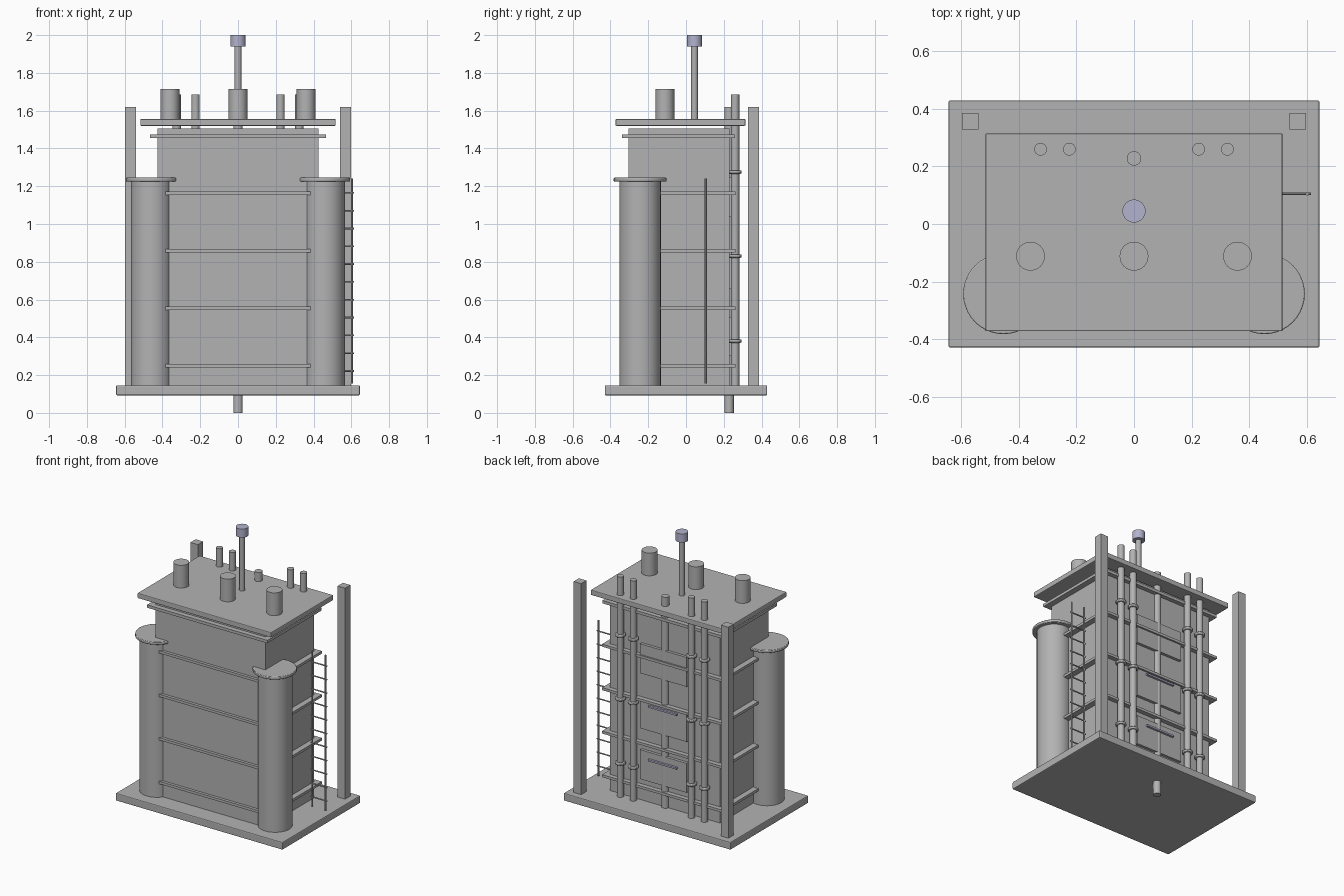
import bpy, bmesh, math
from mathutils import Matrix, Vector

if "Cube" in bpy.data.objects:
    bpy.data.objects.remove(bpy.data.objects["Cube"])


def material(name, rgb):
    m = bpy.data.materials.new(name)
    m.diffuse_color = (*rgb, 1)
    m.use_nodes = True
    m.node_tree.nodes["Principled BSDF"].inputs["Base Color"].default_value = m.diffuse_color
    return m


GREY = material("steel grey", (0.45, 0.45, 0.45))
LILAC = material("pale lilac", (0.45, 0.45, 0.62))


def finish(name, bm, mat, bevel=0, smooth=False):
    me = bpy.data.meshes.new(name)
    bm.to_mesh(me)
    bm.free()
    ob = bpy.data.objects.new(name, me)
    bpy.context.collection.objects.link(ob)
    me.materials.append(mat)
    if bevel:
        mod = ob.modifiers.new("edge", 'BEVEL')
        mod.width = bevel
        mod.segments = 2
        mod.limit_method = 'ANGLE'
    if smooth:
        bpy.context.view_layer.objects.active = ob
        ob.select_set(True)
        bpy.ops.object.shade_smooth_by_angle(angle=math.radians(35))
        ob.select_set(False)
    return ob


def box(name, x0, x1, y0, y1, z0, z1, mat=GREY, bevel=0):
    bm = bmesh.new()
    centre = Vector(((x0 + x1) / 2, (y0 + y1) / 2, (z0 + z1) / 2))
    size = Matrix.Diagonal((x1 - x0, y1 - y0, z1 - z0, 1))
    bmesh.ops.create_cube(bm, size=1, matrix=Matrix.Translation(centre) @ size)
    return finish(name, bm, mat, bevel)


def rod(name, a, b, r, mat=GREY, sides=24, bevel=0):
    a, b = Vector(a), Vector(b)
    bm = bmesh.new()
    turn = (b - a).to_track_quat('Z', 'Y').to_matrix().to_4x4()
    bmesh.ops.create_cone(bm, cap_ends=True, segments=sides, radius1=r, radius2=r,
                          depth=(b - a).length,
                          matrix=Matrix.Translation((a + b) / 2) @ turn)
    return finish(name, bm, mat, bevel, True)


def post(name, x, y, z0, z1, r, **kw):
    return rod(name, (x, y, z0), (x, y, z1), r, **kw)


# Base slab, main vessel, roof
box("base_slab", -0.645, 0.645, -0.43, 0.43, 0.093, 0.146, bevel=0.006)
box("main_body", -0.425, 0.425, -0.305, 0.23, 0.14, 1.505)
box("top_flange", -0.465, 0.465, -0.34, 0.26, 1.455, 1.475)
box("roof_plate", -0.517, 0.517, -0.373, 0.315, 1.52, 1.556, bevel=0.005)

# Stiffening bands around the body
for z in (0.25, 0.555, 0.858, 1.162):
    box("body_band", -0.465, 0.465, -0.325, 0.262, z - 0.009, z + 0.009)

# Mirrored front columns, rear posts and pipes
for s in (-1, 1):
    post("front_column", s * 0.457, -0.243, 0.14, 1.226, 0.11, sides=32)
    post("column_cap", s * 0.454, -0.243, 1.225, 1.245, 0.14, sides=40, bevel=0.004)
    box("rear_post", s * 0.569 - 0.029, s * 0.569 + 0.029, 0.328, 0.386, 0.14, 1.62)
    for x in (0.225, 0.325):
        post("rear_pipe", s * x, 0.26, 0.14, 1.685, 0.022)
        for z in (0.38, 0.83, 1.275):
            post("pipe_collar", s * x, 0.26, z - 0.009, z + 0.009, 0.034, bevel=0.005)

# Drain pipe running through the base
post("centre_pipe", 0, 0.228, 0, 1.62, 0.025)

# Roof stacks and mast
for x in (-0.36, 0, 0.36):
    post("roof_stack", x, -0.112, 1.55, 1.715, 0.05, sides=32)
post("mast", 0, 0.045, 1.55, 1.945, 0.018)
post("mast_cap", 0, 0.045, 1.94, 2.0, 0.04, mat=LILAC, sides=32)

# Rear access panels with handles
for z in (0.405, 0.76, 1.145):
    box("access_panel", -0.18, 0.18, 0.225, 0.25, z - 0.105, z + 0.1)
for z in (0.455, 0.83):
    box("panel_handle", -0.11, 0.11, 0.245, 0.265, z - 0.006, z + 0.006, mat=LILAC)

# Side ladder
for x in (0.5, 0.603):
    post("ladder_rail", x, 0.105, 0.155, 1.24, 0.006, sides=10)
for i in range(11):
    z = 0.222 + i * 0.0943
    rod("ladder_rung", (0.488, 0.105, z), (0.615, 0.105, z), 0.0045, sides=8)
